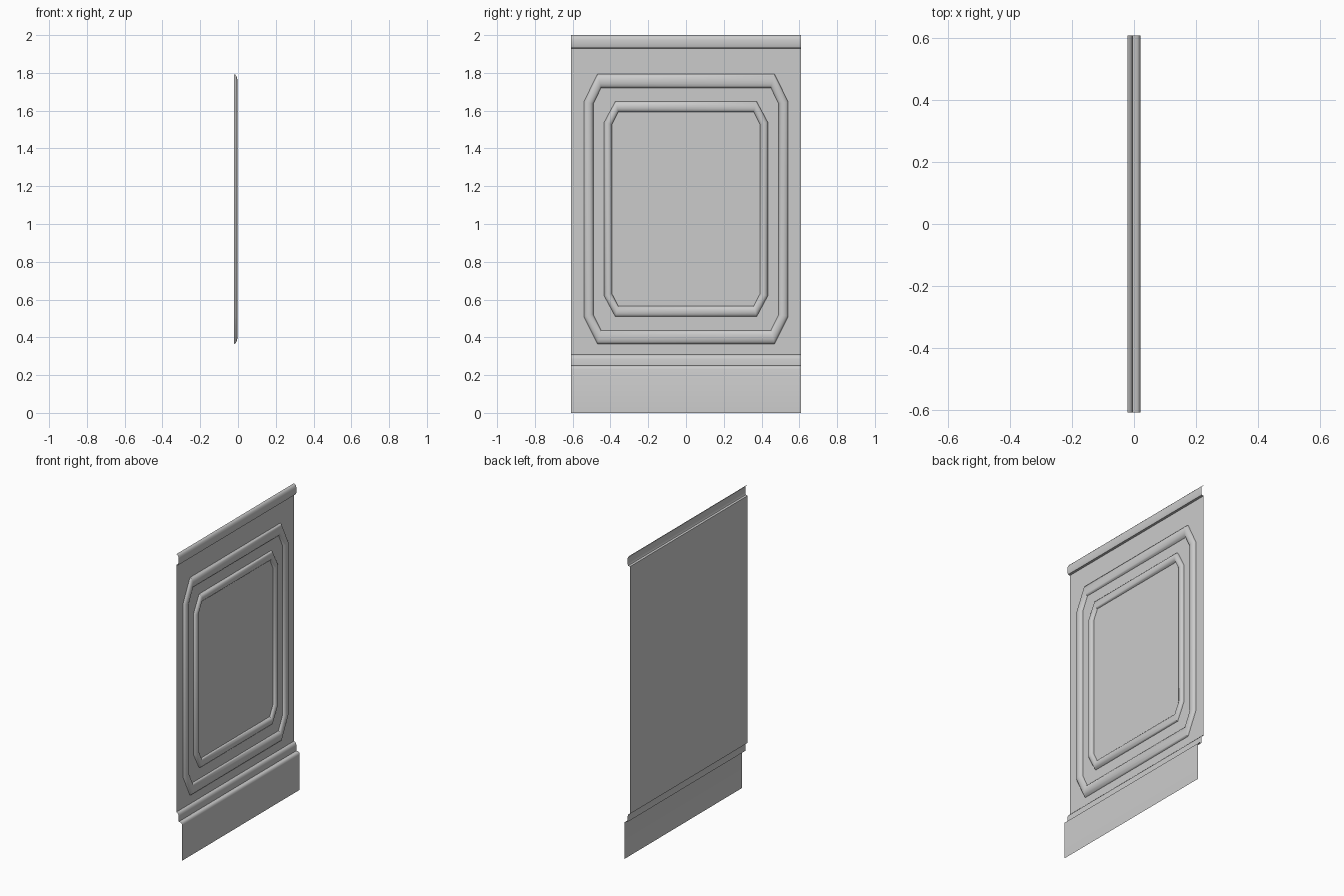
import bpy, bmesh, math

if "Cube" in bpy.data.objects:
    bpy.data.objects.remove(bpy.data.objects["Cube"])

BACK, MID, FRONT = -0.021, -0.003, 0.021   # depth of panel, beads, skirting
HALF_W = 0.61
ZC = 1.079                                 # centre height of the frames


def finish(name, bm):
    me = bpy.data.meshes.new(name)
    bm.to_mesh(me)
    bm.free()
    ob = bpy.data.objects.new(name, me)
    bpy.context.collection.objects.link(ob)
    bpy.context.view_layer.objects.active = ob
    ob.select_set(True)
    bpy.ops.object.shade_smooth_by_angle(angle=math.radians(40))
    ob.select_set(False)
    return ob


def bridge(bm, a, b, closed):
    n = len(a)
    for i in range(n if closed else n - 1):
        j = (i + 1) % n
        bm.faces.new((a[i], a[j], b[j], b[i]))


def octagon(hy, hz, cy, cz):
    """Rectangle with cut corners, as (y, z) points, counter-clockwise from +x."""
    return [(hy, -cz), (hy, cz), (cy, hz), (-cy, hz),
            (-hy, cz), (-hy, -cz), (-cy, -hz), (cy, -hz)]


# Wall sheet: open profile (x, z) from floor to top, swept across the width
profile = [(FRONT, 0), (FRONT, 0.232), (0.018, 0.243), (0.011, 0.249), (MID, 0.250),
           (MID, 0.285), (-0.006, 0.297), (-0.012, 0.304), (BACK, 0.308),
           (BACK, 1.930), (-0.007, 1.932), (MID, 1.942), (MID, 1.975),
           (-0.006, 1.988), (-0.012, 1.996), (BACK, 2.0)]
bm = bmesh.new()
left = [bm.verts.new((x, -HALF_W, z)) for x, z in profile]
right = [bm.verts.new((x, HALF_W, z)) for x, z in profile]
bridge(bm, left, right, False)
finish("wall_panel", bm)

# Raised frames: rounded bead between an outer and an inner octagon
bead = [(math.cos(t), math.sin(t)) for t in (math.pi * (1 - k / 8) for k in range(9))]


def frame(name, outer, inner):
    bm = bmesh.new()
    rings = []
    for c, s in bead:
        t = (c + 1) / 2
        x = BACK + (MID - BACK) * s
        rings.append([bm.verts.new((x, a[0] + (b[0] - a[0]) * t,
                                    ZC + a[1] + (b[1] - a[1]) * t))
                      for a, b in zip(outer, inner)])
    for a, b in zip(rings, rings[1:]):
        bridge(bm, a, b, True)
    finish(name, bm)


frame("outer_frame", octagon(0.541, 0.714, 0.469, 0.568), octagon(0.491, 0.642, 0.449, 0.557))
frame("inner_frame", octagon(0.433, 0.570, 0.374, 0.460), octagon(0.392, 0.514, 0.358, 0.448))
